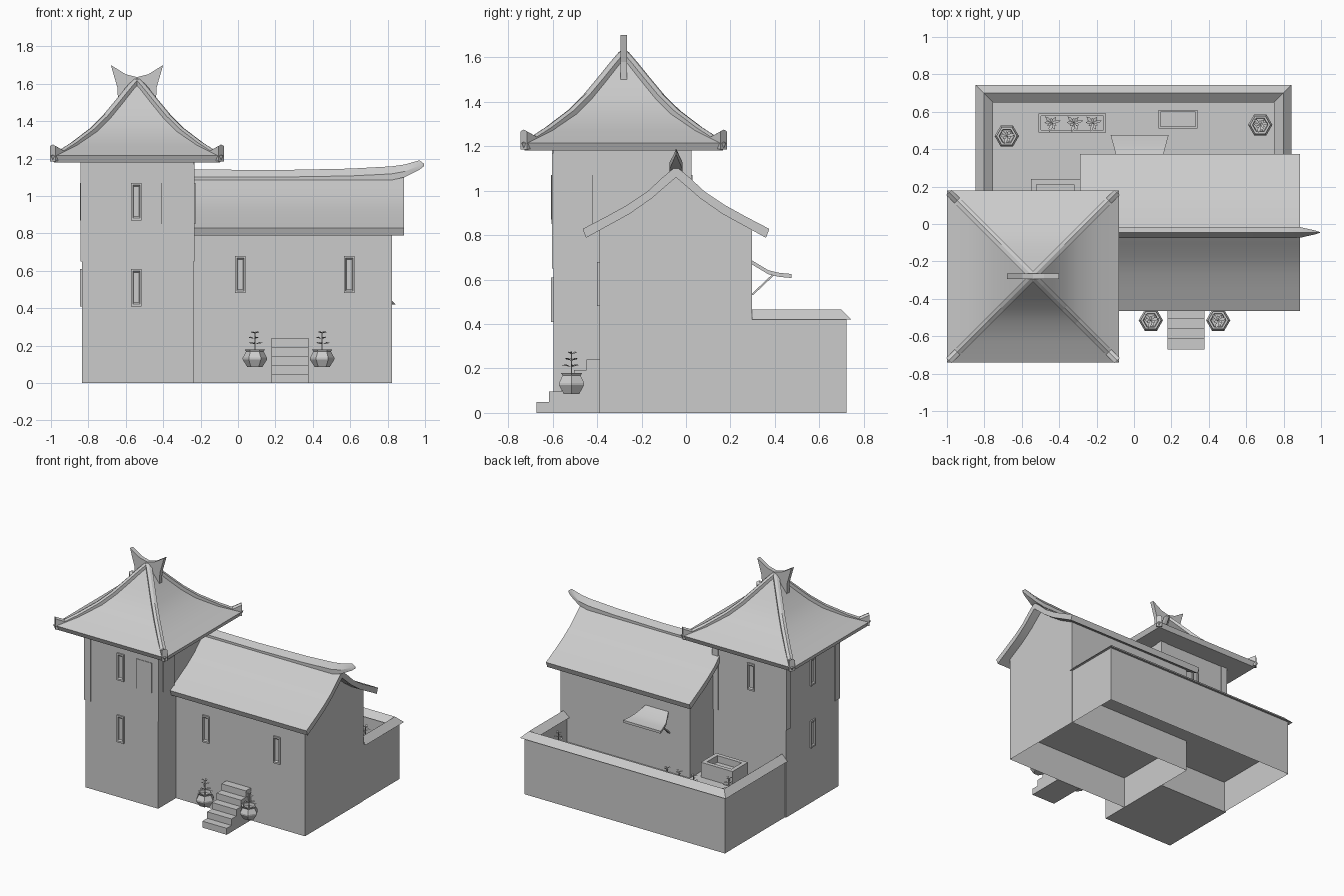
import bpy, bmesh, math
from mathutils import Matrix, Vector

if "Cube" in bpy.data.objects:
    bpy.data.objects.remove(bpy.data.objects["Cube"])


def make(name, verts, faces, smooth=0, fix=True):
    me = bpy.data.meshes.new(name)
    me.from_pydata(verts, [], faces)
    bm = bmesh.new()
    bm.from_mesh(me)
    if fix:
        bmesh.ops.recalc_face_normals(bm, faces=bm.faces)
    bm.to_mesh(me)
    bm.free()
    ob = bpy.data.objects.new(name, me)
    bpy.context.collection.objects.link(ob)
    if smooth:
        bpy.ops.object.select_all(action='DESELECT')
        ob.select_set(True)
        bpy.context.view_layer.objects.active = ob
        bpy.ops.object.shade_smooth_by_angle(angle=math.radians(smooth))
    return ob


def loft(name, rings, caps=True, wrap=True, smooth=0):
    n = len(rings[0])
    verts = [p for r in rings for p in r]
    faces = []
    for i in range(len(rings) - 1):
        for j in range(n if wrap else n - 1):
            k = (j + 1) % n
            faces.append((i * n + j, i * n + k, (i + 1) * n + k, (i + 1) * n + j))
    if caps:
        faces += [tuple(range(n)), tuple(range(len(verts) - n, len(verts)))]
    return make(name, verts, faces, smooth)


def rect(x0, x1, y0, y1, z):
    return [(x0, y0, z), (x1, y0, z), (x1, y1, z), (x0, y1, z)]


def box(name, x0, x1, y0, y1, z0, z1):
    return loft(name, [rect(x0, x1, y0, y1, z0), rect(x0, x1, y0, y1, z1)])


def open_box(name, x0, x1, y0, y1, z0, z1, rim, depth):
    inner = (x0 + rim, x1 - rim, y0 + rim, y1 - rim)
    return loft(name, [rect(x0, x1, y0, y1, z0), rect(x0, x1, y0, y1, z1),
                       rect(*inner, z1), rect(*inner, z1 - depth)])


def window(name, x, y, z, turn):
    # framed slit, facing -y before turning
    def ring(w, h, d):
        return [(-w, d, -h), (w, d, -h), (w, d, h), (-w, d, h)]
    ob = loft(name, [ring(.028, .1, .01), ring(.028, .1, -.01), ring(.019, .088, -.01), ring(.015, .08, -.002)])
    ob.matrix_world = Matrix.Translation((x, y, z)) @ Matrix.Rotation(math.radians(turn), 4, 'Z')


def sprout(name, x, y, z, h, spread):
    box(name + "_stem", x - .003, x + .003, y - .003, y + .003, z, z + h)
    verts, faces = [], []
    for t in range(3):
        for k in range(3):
            a = math.radians(120 * k + 40 * t + 15)
            d, s = Vector((math.cos(a), math.sin(a), 0)), Vector((-math.sin(a), math.cos(a), 0))
            r = spread * (1 - .22 * t)
            c = Vector((x, y, z + h * (.45 + .25 * t)))
            up = Vector((0, 0, .012))
            b = len(verts)
            verts += [c, c + d * r * .6 + s * .009 + up, c + d * r + up * .6, c + d * r * .6 - s * .009 + up]
            faces.append((b, b + 1, b + 2, b + 3))
    make(name + "_leaves", verts, faces)


def pot(name, x, y, z):
    prof = [(.04, 0), (.065, .04), (.065, .05), (.047, .083), (.055, .095), (.042, .095), (.038, .075)]
    rings = [[(x + r * math.cos(i * math.pi / 3), y + r * math.sin(i * math.pi / 3), z + h)
              for i in range(6)] for r, h in prof]
    loft(name, rings)
    sprout(name + "_plant", x, y, z + .07, .115, .045)


# Tower body with thin corner sheathing on the upper storey
CX, CY = -.54, -.28
box("tower_body", -.835, -.237, -.597, .02, 0, 1.19)
box("tower_sheath_front", -.41, -.232, -.602, -.59, .65, 1.17)
box("tower_sheath_side", -.245, -.232, -.602, -.42, .65, 1.17)
box("tower_panel_front", -.41, -.285, -.606, -.59, .85, 1.07)
box("tower_panel_side", -.245, -.228, -.55, -.42, .85, 1.07)
box("tower_post_back", -.842, -.79, -.03, .025, .65, 1.18)
box("tower_post_front", -.842, -.79, -.602, -.55, .65, 1.18)
box("tower_post_inner", -.28, -.232, -.03, .025, .65, 1.18)

# Tower windows, two storeys
for z in (.51, .97):
    window("tower_window_front", -.543, -.597, z, 0)
    window("tower_window_left", -.835, -.29, z, -90)
window("tower_window_back", -.55, .02, .97, 180)

# Swept pyramid roof
curve = [(.46, 1.215), (.35, 1.27), (.24, 1.345), (.17, 1.415), (.105, 1.495), (.05, 1.565), (.012, 1.61)]
rings = [rect(CX - r, CX + r, CY - r, CY + r, z) for r, z in [(.445, 1.18)] + curve]
loft("tower_roof", rings, smooth=35)

# Hip beams with upturned ends
beam = [(.45, 1.275), (.405, 1.25), (.34, 1.292), (.24, 1.368), (.17, 1.437), (.105, 1.515), (.05, 1.583), (.008, 1.632)]
for sx in (-1, 1):
    for sy in (-1, 1):
        rings = []
        for r, z in beam:
            w = .014
            low = 1.185 if r > .44 else z - .055
            a = (CX + sx * r + w * sx, CY + sy * r - w * sy)
            b = (CX + sx * r - w * sx, CY + sy * r + w * sy)
            rings.append([(*a, low), (*b, low), (*b, z - .008), (CX + sx * r, CY + sy * r, z), (*a, z - .008)])
        loft("hip_beam", rings)

# Winged roof finial
half = [(0, 1.48), (.1, 1.48), (.105, 1.58), (.14, 1.70), (.06, 1.65), (0, 1.635)]
outline = half + [(-x, z) for x, z in half[-2:0:-1]]
loft("roof_finial", [[(CX + x, CY + d, z) for x, z in outline] for d in (-.015, .015)])

# House shell (open below) with raised floor
M = -.045
gable = [(-.39, 0), (-.39, .83), (-.19, .94), (M, 1.07), (.11, .94), (.297, .83), (.297, 0)]
x0, x1 = -.24, .823
n = len(gable)
shell = [(x, y, z) for x in (x0, x1) for y, z in gable]
faces = [(i, i + 1, n + i + 1, n + i) for i in range(n - 1)] + [tuple(range(n)), tuple(range(n, 2 * n))]
make("house_walls", shell, faces)
make("house_floor", rect(x0, x1, -.39, .297, .24), [(0, 1, 2, 3)])

# House gable roof: curved slab
top = [(0, 1.11), (.06, 1.06), (.13, .995), (.22, .935), (.32, .88), (.42, .828)]
low = [(.405, .788), (.31, .84), (.21, .895), (.11, .965), (0, 1.06)]
side = top + low
prof = [(M - d, z) for d, z in side] + [(M + d, z) for d, z in side[-2:0:-1]]
loft("house_roof", [[(x, y, z) for y, z in prof] for x in (-.29, .887)], smooth=30)

# Ridge with rising pointed end
ridge = [(-.26, 1.142, .03, 1.07), (.2, 1.138, .03, 1.07), (.6, 1.146, .03, 1.075), (.82, 1.158, .03, 1.085),
         (.89, 1.168, .028, 1.10), (.97, 1.19, .01, 1.14), (.995, 1.172, .002, 1.16)]
loft("house_ridge", [[(x, M - w, b), (x, M + w, b), (x, M + w, b + (t - b) * .45), (x, M, t), (x, M - w, b + (t - b) * .45)]
                     for x, t, w, b in ridge], smooth=30)

# House front windows
for x in (.013, .595):
    window("house_window", x, -.39, .58, 0)

# Entrance steps
for i in range(5):
    box("step", .178, .378, -.672 + i * .056, -.39, i * .048, (i + 1) * .048)

# Courtyard wall with peaked coping
wall = [(0, 0), (0, .425), (-.022, .42), (.022, .465), (.072, .425), (.05, .42), (.05, .24)]
loft("courtyard_wall", [[(.82 - d, .297, z) for d, z in wall], [(.82 - d, .722 - d, z) for d, z in wall],
                        [(-.825 + d, .722 - d, z) for d, z in wall], [(-.825 + d, .02, z) for d, z in wall]],
     caps=False, wrap=False)
make("courtyard_floor", [(-.82, .02, .24), (-.24, .02, .24), (-.24, .297, .24), (.82, .297, .24), (.82, .72, .24),
                         (-.82, .72, .24)], [tuple(range(6))])

# Back awning and its struts
aw = [(.29, .69, .09), (.37, .642, .127), (.42, .63, .14), (.475, .625, .155)]
loft("awning", [[(.03 - w, y, z - .018), (.03 + w, y, z - .018), (.03 + w, y, z), (.03 - w, y, z)] for y, z, w in aw], smooth=30)
for x in (-.07, .13):
    loft("awning_strut", [rect(x - .008, x + .008, .29, .302, .53), rect(x - .008, x + .008, .39, .402, .625)])

# Pots by the steps and in the courtyard corners
for x, y, z in ((.09, -.515, .085), (.45, -.515, .085), (-.68, .47, .24), (.675, .53, .24)):
    pot("pot", x, y, z)

# Courtyard troughs and raised box
open_box("plant_trough", -.51, -.15, .49, .59, .24, .30, .012, .015)
for x in (-.44, -.32, -.22):
    sprout("trough_plant", x, .54, .285, .12, .05)
open_box("small_trough", .13, .34, .51, .61, .24, .30, .012, .02)
open_box("raised_box", -.55, -.29, .06, .24, .24, .35, .03, .05)
